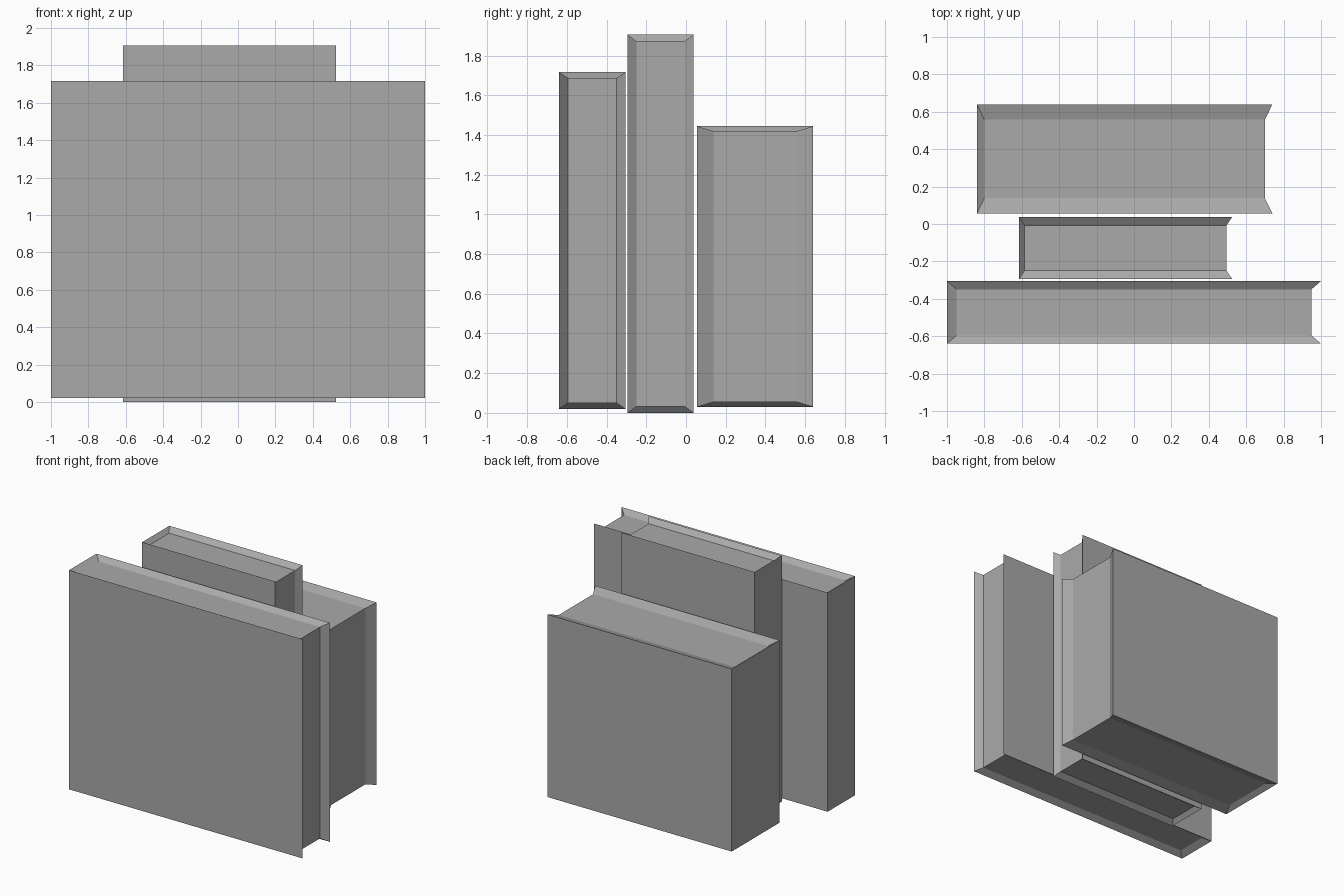
import bpy
import bmesh
from math import copysign
from mathutils import Vector

if "Cube" in bpy.data.objects:
    bpy.data.objects.remove(bpy.data.objects["Cube"])

grey = bpy.data.materials.new("plain_grey")
grey.use_nodes = True
colour = (0.4, 0.4, 0.4, 1)
grey.diffuse_color = colour
grey.node_tree.nodes["Principled BSDF"].inputs["Base Color"].default_value = colour


def book(name, low, high, inset):
    """Closed book: covers and spine are flat, the three page edges sink in."""
    low, high, inset = Vector(low), Vector(high), Vector(inset)
    half = (high - low) / 2
    bm = bmesh.new()
    bmesh.ops.create_cube(bm, size=2)
    bm.normal_update()

    # Page edges: top, bottom and the side opposite the spine
    pages = [f for f in bm.faces if abs(f.normal.z) > 0.5 or f.normal.x > 0.5]
    bmesh.ops.inset_region(bm, faces=pages, thickness=0.1, use_boundary=True)
    inner = {v for f in pages for v in f.verts}
    for v in bm.verts:
        size = half - inset if v in inner else half
        v.co = Vector([copysign(s, c) for s, c in zip(size, v.co)])

    bmesh.ops.recalc_face_normals(bm, faces=bm.faces[:])
    mesh = bpy.data.meshes.new(name)
    bm.to_mesh(mesh)
    bm.free()
    mesh.materials.append(grey)
    obj = bpy.data.objects.new(name, mesh)
    obj.location = (low + high) / 2
    bpy.context.collection.objects.link(obj)


book("front_book", (-1, -0.64, 0.02), (1, -0.305, 1.717), (0.052, 0.045, 0.03))
book("middle_book", (-0.615, -0.294, 0), (0.525, 0.038, 1.905), (0.03, 0.045, 0.032))
book("back_book", (-0.84, 0.056, 0.03), (0.74, 0.64, 1.444), (0.04, 0.082, 0.025))
